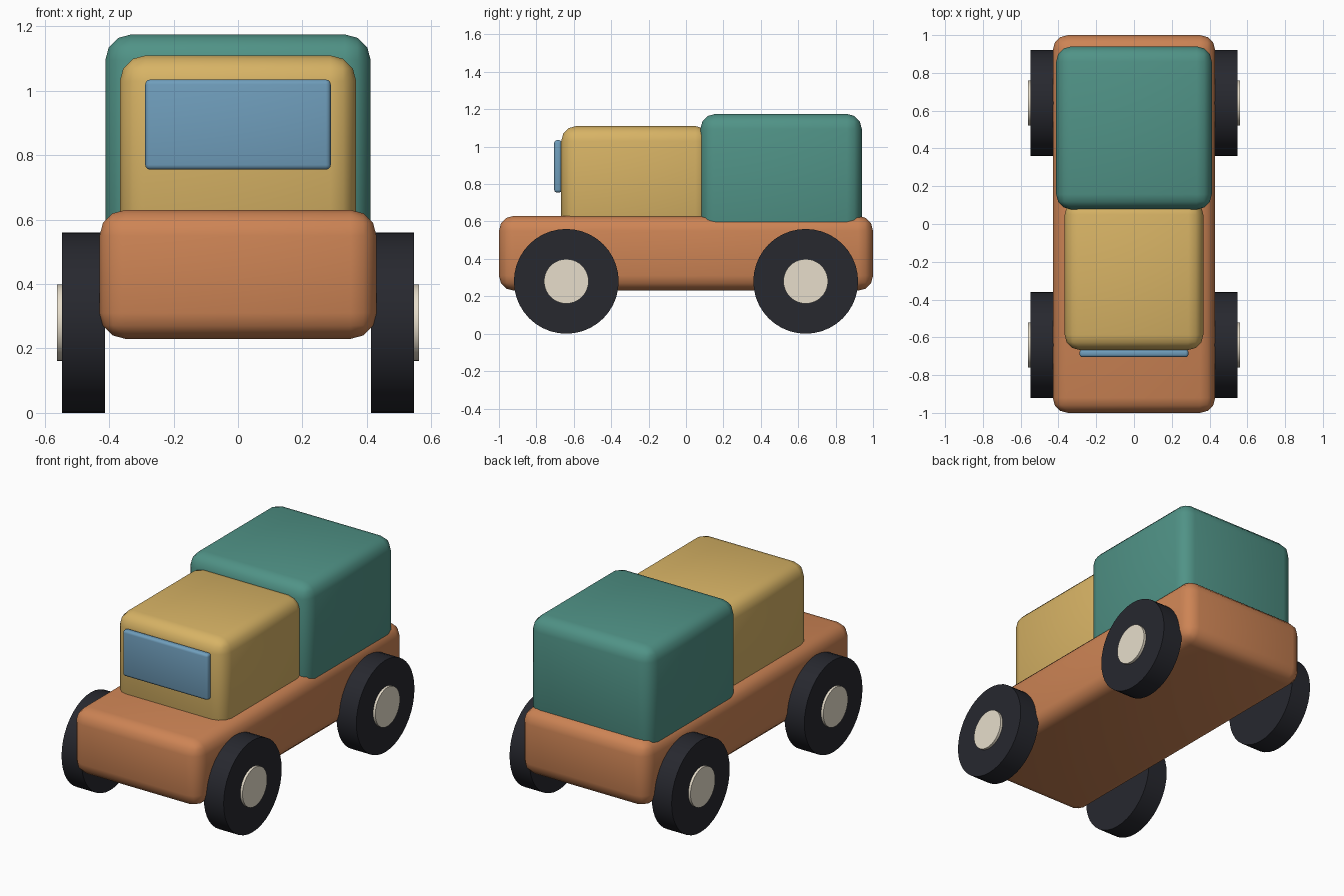
import bpy
import math

if "Cube" in bpy.data.objects:
    bpy.data.objects.remove(bpy.data.objects["Cube"])


def material(name, rgb):
    m = bpy.data.materials.new(name)
    m.diffuse_color = (*rgb, 1)
    m.use_nodes = True
    m.node_tree.nodes["Principled BSDF"].inputs["Base Color"].default_value = m.diffuse_color
    return m


ORANGE = material("orange_paint", (0.61, 0.23, 0.09))
YELLOW = material("yellow_paint", (0.68, 0.45, 0.13))
TEAL = material("teal_paint", (0.08, 0.29, 0.24))
BLUE = material("blue_glass", (0.16, 0.34, 0.50))
DARK = material("dark_rubber", (0.02, 0.021, 0.028))
CREAM = material("cream_hub", (0.80, 0.73, 0.60))


def finish(ob, name, mat):
    ob.name = name
    ob.data.materials.append(mat)
    bpy.ops.object.shade_smooth_by_angle(angle=math.radians(35))


def block(name, lo, hi, bevel, mat):
    """Rounded box between two corners."""
    centre = [(a + b) / 2 for a, b in zip(lo, hi)]
    bpy.ops.mesh.primitive_cube_add(size=1, location=centre)
    ob = bpy.context.object
    ob.scale = [b - a for a, b in zip(lo, hi)]
    bpy.ops.object.transform_apply(location=False, rotation=False, scale=True)
    mod = ob.modifiers.new("rounding", 'BEVEL')
    mod.width = bevel
    mod.segments = 3
    mod.limit_method = 'ANGLE'
    bpy.ops.object.modifier_apply(modifier=mod.name)
    finish(ob, name, mat)


def disc(name, side, x0, x1, y, radius, mat):
    """Cylinder lying along x, between x0 and x1 on the given side."""
    bpy.ops.mesh.primitive_cylinder_add(
        vertices=40, radius=radius, depth=x1 - x0,
        location=(side * (x0 + x1) / 2, y, 0.28),
        rotation=(0, math.pi / 2, 0))
    finish(bpy.context.object, name, mat)


# Bodywork
block("chassis", (-0.43, -1.0, 0.23), (0.43, 1.0, 0.63), 0.08, ORANGE)
block("cab", (-0.367, -0.667, 0.55), (0.367, 0.13, 1.11), 0.08, YELLOW)
block("cargo_box", (-0.412, 0.077, 0.52), (0.412, 0.94, 1.175), 0.08, TEAL)
block("windscreen", (-0.288, -0.705, 0.755), (0.288, -0.664, 1.035), 0.015, BLUE)

# Four wheels with hubs
for side, s_name in ((-1, "left"), (1, "right")):
    for y, y_name in ((-0.64, "front"), (0.64, "rear")):
        disc(f"{y_name}_{s_name}_wheel", side, 0.413, 0.547, y, 0.28, DARK)
        disc(f"{y_name}_{s_name}_hub", side, 0.48, 0.562, y, 0.119, CREAM)
